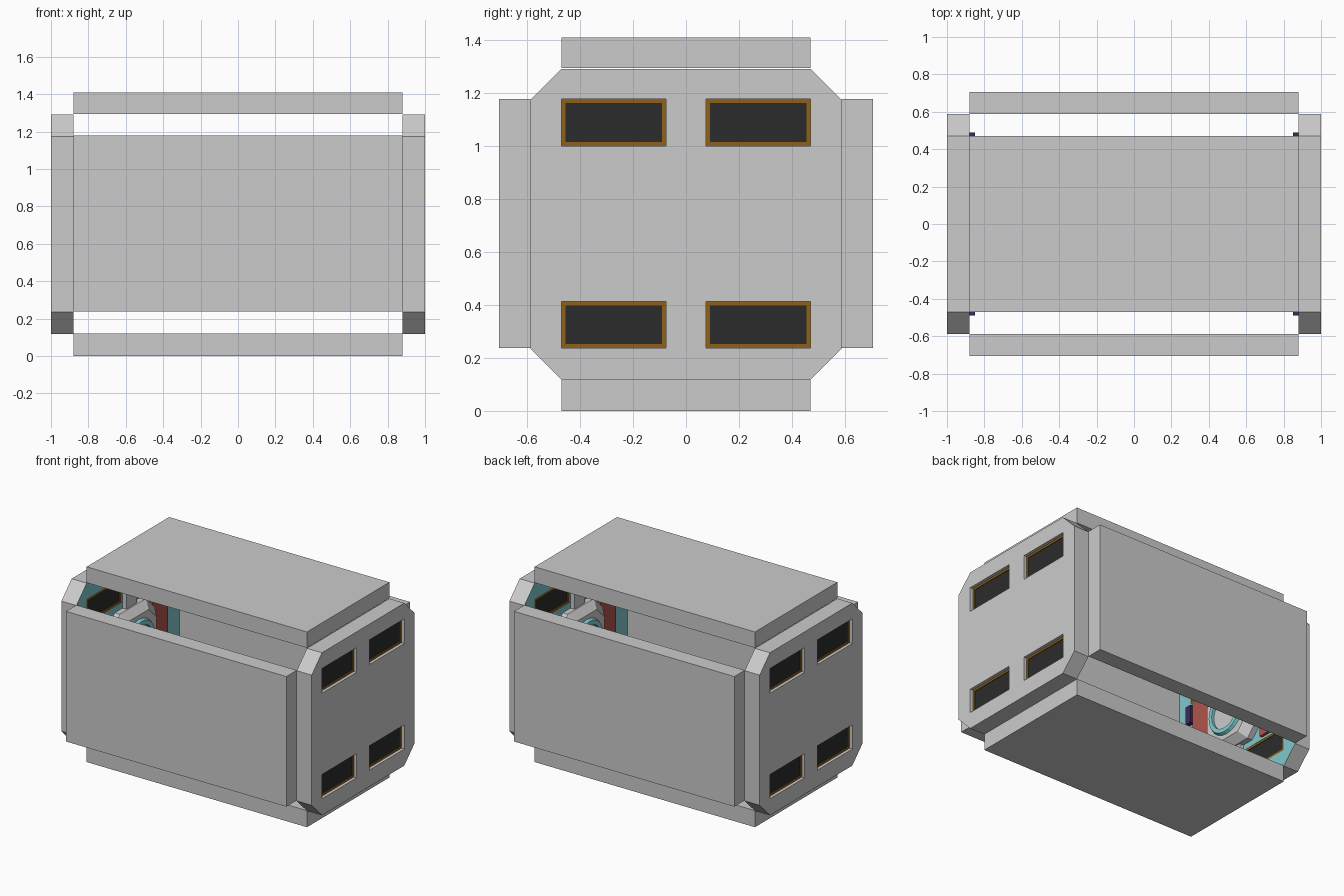
import bpy, bmesh, math
from mathutils import Matrix

if "Cube" in bpy.data.objects:
    bpy.data.objects.remove(bpy.data.objects["Cube"])


def material(name, rgb):
    m = bpy.data.materials.new(name)
    m.diffuse_color = (*rgb, 1)
    m.use_nodes = True
    m.node_tree.nodes["Principled BSDF"].inputs["Base Color"].default_value = m.diffuse_color
    return m


TEAL = material("teal", (0.22, 0.58, 0.60))
CYAN = material("cyan", (0.22, 0.62, 0.66))
RED = material("red", (0.42, 0.09, 0.07))
BROWN = material("brown", (0.27, 0.12, 0.01))
DARK = material("dark", (0.024, 0.024, 0.024))
PURPLE = material("purple", (0.05, 0.02, 0.12))
MID = 0.705  # height of the centre line


def finish(name, bm, mat=None):
    bmesh.ops.recalc_face_normals(bm, faces=bm.faces)
    me = bpy.data.meshes.new(name)
    bm.to_mesh(me)
    bm.free()
    if mat:
        me.materials.append(mat)
    ob = bpy.data.objects.new(name, me)
    bpy.context.collection.objects.link(ob)
    return ob


def box(name, x, y, z, mat=None):
    """Box from (min, max) pairs."""
    size = [abs(b - a) for a, b in (x, y, z)]
    mid = [(a + b) / 2 for a, b in (x, y, z)]
    bm = bmesh.new()
    bmesh.ops.create_cube(bm, size=1, matrix=Matrix.Translation(mid) @ Matrix.Diagonal((*size, 1)))
    return finish(name, bm, mat)


def loft(name, sections, mat=None, closed=False):
    """Skin equal-length loops of (x, y, z) points; cap ends unless closed."""
    bm = bmesh.new()
    rings = [[bm.verts.new(p) for p in s] for s in sections]
    n = len(rings[0])
    pairs = list(zip(rings, rings[1:])) + ([(rings[-1], rings[0])] if closed else [])
    for a, b in pairs:
        for i in range(n):
            j = (i + 1) % n
            bm.faces.new((a[i], a[j], b[j], b[i]))
    if not closed:
        bm.faces.new(rings[0])
        bm.faces.new(rings[-1])
    return finish(name, bm, mat)


def octagon(x, half, flat):
    pts = [(half, -flat), (half, flat), (flat, half), (-flat, half),
           (-half, flat), (-half, -flat), (-flat, -half), (flat, -half)]
    return [(x, y, MID + z) for y, z in pts]


def rect(x, y0, y1, z0, z1):
    return [(x, y0, z0), (x, y1, z0), (x, y1, z1), (x, y0, z1)]


def circle(x, r, n=24):
    return [(x, r * math.cos(2 * math.pi * i / n), MID + r * math.sin(2 * math.pi * i / n)) for i in range(n)]


# Four long hull panels
L = (-0.88, 0.88)
for name, sy in (("front_panel", -1), ("back_panel", 1)):
    box(name, L, sorted((sy * 0.587, sy * 0.705)), (0.238, 1.178))
box("top_panel", L, (-0.47, 0.47), (1.295, 1.41))
box("bottom_panel", L, (-0.47, 0.47), (0, 0.12))

WINDOWS = [(y, z) for y in ((-0.47, -0.075), (0.075, 0.47)) for z in ((0.238, 0.413), (1.0, 1.178))]

for s, side in ((-1, "left"), (1, "right")):
    # Octagonal end plate with a teal inner face
    plate = loft(side + "_end_plate", [octagon(s * 0.88, 0.587, 0.47), octagon(s * 1.0, 0.587, 0.47)])
    plate.data.materials.append(None)
    plate.data.materials.append(TEAL)
    for f in plate.data.polygons:
        if f.normal.x * s < -0.9:
            f.material_index = 1

    # Windows: through hole, brown frame, dark pane
    for i, ((y0, y1), (z0, z1)) in enumerate(WINDOWS):
        cutter = box("window_cutter", sorted((s * 0.8, s * 1.1)), (y0, y1), (z0, z1))
        mod = plate.modifiers.new("window", 'BOOLEAN')
        mod.operation, mod.solver, mod.object = 'DIFFERENCE', 'EXACT', cutter
        bpy.context.view_layer.objects.active = plate
        bpy.ops.object.modifier_apply(modifier=mod.name)
        bpy.data.objects.remove(cutter)
        t = 0.015
        outer, inner = (y0, y1, z0, z1), (y0 + t, y1 - t, z0 + t, z1 - t)
        a, b = s * 0.882, s * 0.978
        loft(f"{side}_window_frame_{i}",
             [rect(a, *outer), rect(b, *outer), rect(b, *inner), rect(a, *inner)], BROWN, closed=True)
        box(f"{side}_window_pane_{i}", sorted((s * 0.887, s * 0.973)), inner[:2], inner[2:], DARK)

    # Inner hatch: faceted grey block with a cyan ring
    loft(side + "_hatch_block", [octagon(s * 0.88, 0.25, 0.15), octagon(s * 0.84, 0.25, 0.15),
                                 octagon(s * 0.79, 0.20, 0.11)])
    loft(side + "_hatch_ring", [circle(s * 0.79, 0.17), circle(s * 0.77, 0.16),
                                circle(s * 0.77, 0.13), circle(s * 0.79, 0.13)], CYAN, closed=True)
    box(side + "_hatch_rib", sorted((s * 0.88, s * 0.85)), (-0.06, 0.06), (0.24, 1.17))

    # Red side panels and small purple controls
    for d, hand in ((-1, "front"), (1, "back")):
        box(f"{side}_{hand}_red_panel", sorted((s * 0.88, s * 0.86)), sorted((d * 0.25, d * 0.43)), (0.43, 0.98), RED)
        box(f"{side}_{hand}_control", sorted((s * 0.88, s * 0.85)), sorted((d * 0.44, d * 0.49)), (0.84, 0.97), PURPLE)
